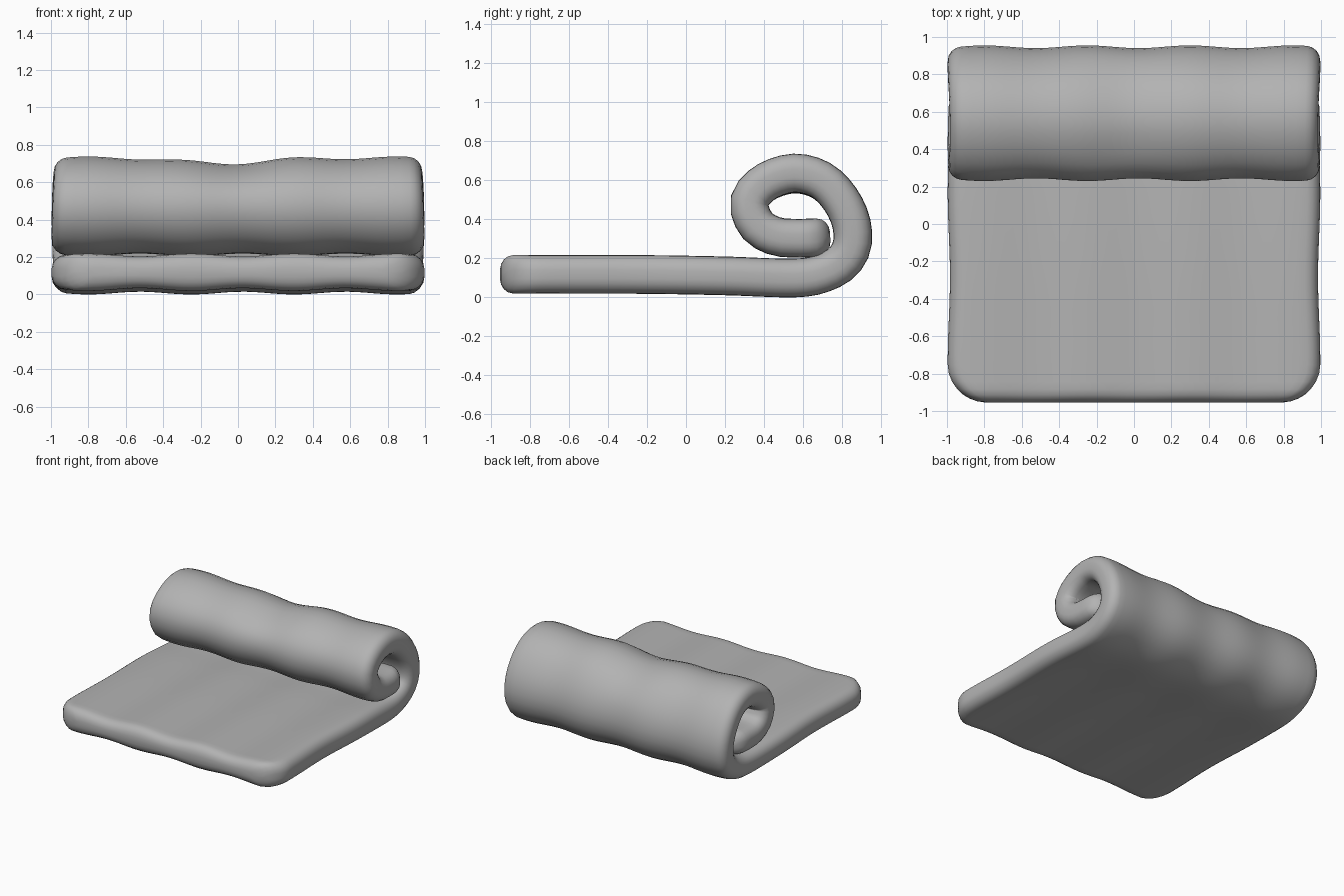
import bpy, bmesh, math

if "Cube" in bpy.data.objects:
    bpy.data.objects.remove(bpy.data.objects["Cube"])

# Centre line of the mat in (y, z): flat part, then the roll spiralling inwards
PATH = [(-0.955, 0.125), (-0.6, 0.125), (-0.2, 0.124), (0.2, 0.117), (0.55, 0.106),
        (0.70, 0.13), (0.805, 0.19), (0.853, 0.28), (0.845, 0.40), (0.785, 0.52),
        (0.69, 0.61), (0.56, 0.645), (0.43, 0.61), (0.345, 0.54), (0.325, 0.465),
        (0.37, 0.37), (0.46, 0.32), (0.56, 0.31), (0.65, 0.312), (0.74, 0.315)]
HALF_W, HALF_T = 0.99, 0.092     # half width and half thickness
CORNER, EDGE = 0.20, 0.07        # plan corner radius, edge rounding


def catmull(p, t):
    i = min(int(t), len(p) - 2)
    f = t - i
    a, b, c, d = (p[max(i - 1, 0)], p[i], p[i + 1], p[min(i + 2, len(p) - 1)])
    return tuple(0.5 * (2 * q + (r - o) * f + (2 * o - 5 * q + 4 * r - s) * f * f
                 + (3 * q - o - 3 * r + s) * f ** 3) for o, q, r, s in zip(a, b, c, d))


# Dense arc-length table so stations can be placed by distance
dense = [catmull(PATH, i * (len(PATH) - 1) / 1500) for i in range(1501)]
dist = [0.0]
for a, b in zip(dense, dense[1:]):
    dist.append(dist[-1] + math.dist(a, b))
LENGTH = dist[-1]


def at(s):
    # Point and unit tangent at distance s
    k = min(range(len(dist)), key=lambda i: abs(dist[i] - s))
    a, b = dense[max(k - 6, 0)], dense[min(k + 6, len(dense) - 1)]
    n = math.dist(a, b)
    return dense[k], ((b[0] - a[0]) / n, (b[1] - a[1]) / n)


def inset(d, r):
    # How far a rounding of radius r pulls in at distance d from the end
    return r - math.sqrt(max(r * r - (r - d) ** 2, 0)) if d < r else 0.0


def section(w, h):
    # Rounded rectangle as (x, offset), outer side first
    r = min(EDGE, h * 0.95)
    flat = [(-(w - r) + 2 * (w - r) * i / 40, h) for i in range(41)]
    arc = [(w - r + r * math.cos(t), h - r + r * math.sin(t))
           for t in (math.radians(a) for a in (67, 45, 22, 0))]
    half = flat + arc
    return (half + [(x, -o) for x, o in reversed(half)]
            + [(-x, -o) for x, o in arc] + [(-x, o) for x, o in reversed(arc)])


# Station spacing: tight at both rounded ends
ends = [0, 0.006, 0.02, 0.04, 0.07, 0.11, 0.155, 0.2]
N = 60
stations = (ends + [0.2 + (LENGTH - 0.4) * i / N for i in range(1, N)]
            + [LENGTH - e for e in reversed(ends)])

bm = bmesh.new()
rings = []
for s in stations:
    (y, z), (ty, tz) = at(s)
    d = max(min(s, LENGTH - s), 0)
    w = HALF_W - inset(d, CORNER if s < LENGTH / 2 else 0.12) + 0.006 * math.sin(7 * s)
    h = HALF_T - inset(d, EDGE)
    ring = []
    for x, o in section(w, h):
        # Gentle waviness and a sag in the middle of the roll
        o *= 1 + 0.08 * math.cos(2 * math.pi * (x + 0.8) / 0.55)
        py, pz = y + o * tz, z - o * ty
        pz -= 0.03 * math.exp(-((x + 0.08) / 0.28) ** 2) * min(max((pz - 0.5) / 0.2, 0), 1)
        ring.append(bm.verts.new((x, py, pz)))
    rings.append(ring)
for a, b in zip(rings, rings[1:]):
    m = len(a)
    for i in range(m):
        bm.faces.new((a[i], a[(i + 1) % m], b[(i + 1) % m], b[i]))
bm.faces.new(rings[0])
bm.faces.new(rings[-1])
bmesh.ops.remove_doubles(bm, verts=bm.verts, dist=0.0002)
bmesh.ops.recalc_face_normals(bm, faces=bm.faces)
low = min(v.co.z for v in bm.verts)
bmesh.ops.translate(bm, verts=bm.verts, vec=(0, 0, -low))

# Partly rolled mat
mesh = bpy.data.meshes.new("rolled_mat")
bm.to_mesh(mesh)
bm.free()
rolled_mat = bpy.data.objects.new("rolled_mat", mesh)
bpy.context.collection.objects.link(rolled_mat)
for p in mesh.polygons:
    p.use_smooth = True

# Mid grey fabric
fabric = bpy.data.materials.new("grey_fabric")
fabric.diffuse_color = (0.45, 0.45, 0.45, 1)
fabric.use_nodes = True
fabric.node_tree.nodes["Principled BSDF"].inputs["Base Color"].default_value = fabric.diffuse_color
mesh.materials.append(fabric)
